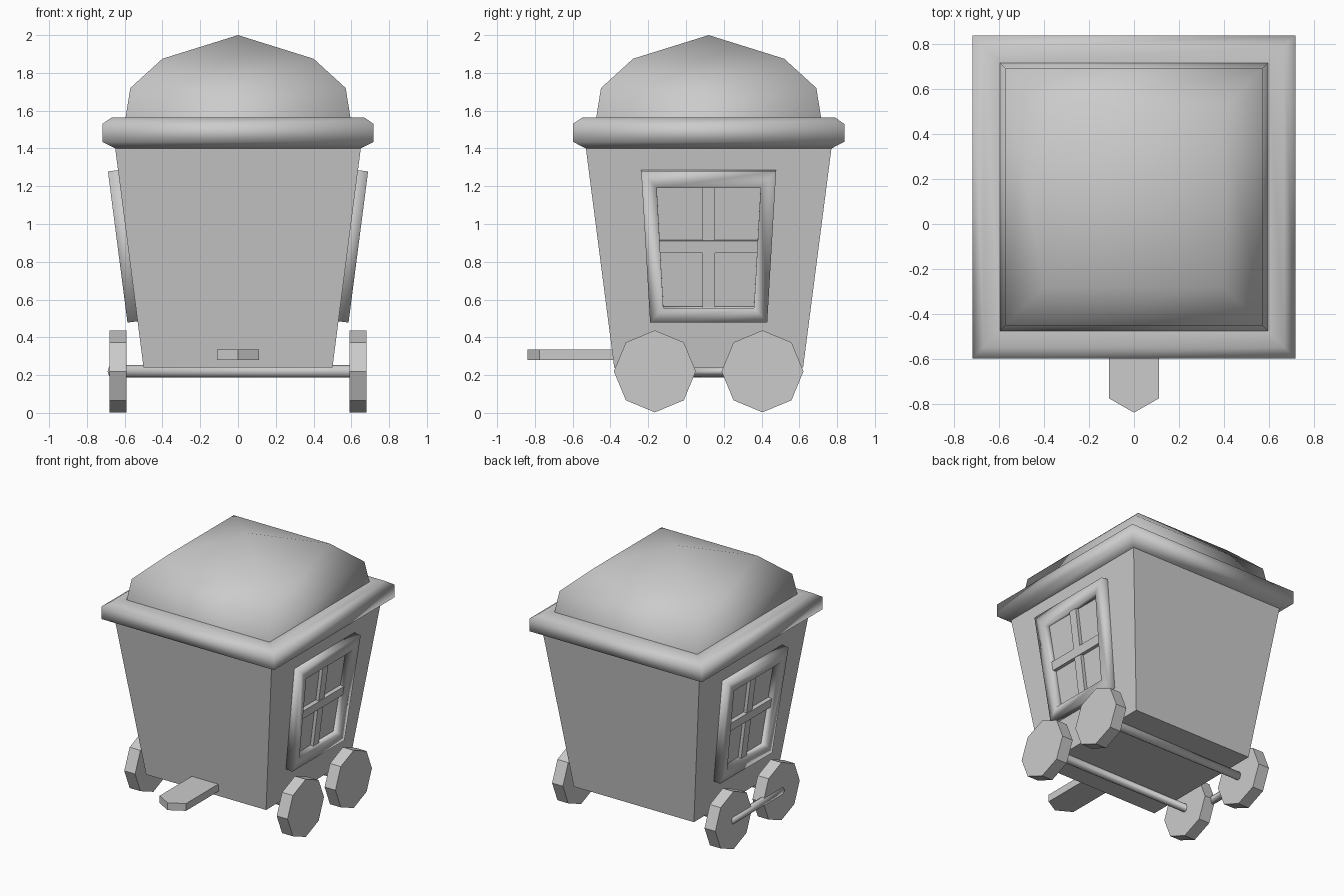
import bpy, bmesh, math
from mathutils import Vector

if "Cube" in bpy.data.objects:
    bpy.data.objects.remove(bpy.data.objects["Cube"])

CY = 0.12                      # centre of the cabin along y
SLOPE = 0.15 / 1.16            # outward lean of the cabin walls


def make(name, verts, faces, smooth=False, mirror=False):
    bm = bmesh.new()
    vs = [bm.verts.new(v) for v in verts]
    for f in faces:
        bm.faces.new([vs[i] for i in f])
    bmesh.ops.remove_doubles(bm, verts=bm.verts, dist=1e-5)
    bmesh.ops.recalc_face_normals(bm, faces=bm.faces)
    for f in bm.faces:
        f.smooth = smooth
    me = bpy.data.meshes.new(name)
    bm.to_mesh(me)
    bm.free()
    ob = bpy.data.objects.new(name, me)
    bpy.context.collection.objects.link(ob)
    if mirror:
        ob.modifiers.new("mirror", 'MIRROR').use_axis[0] = True
    return ob


def bridge(rings, n, closed=False):
    """Quads joining successive rings of n points."""
    last = rings if closed else rings - 1
    return [(r * n + i, r * n + (i + 1) % n,
             (r + 1) % rings * n + (i + 1) % n, (r + 1) % rings * n + i)
            for r in range(last) for i in range(n)]


def square_loft(name, profile, cap=False, smooth=False):
    """Stack of square rings (half width, z) around the cabin centre."""
    verts = [(sx * h, CY + sy * h, z) for h, z in profile
             for sx, sy in ((-1, -1), (1, -1), (1, 1), (-1, 1))]
    faces = bridge(len(profile), 4)
    if cap:
        faces.append((3, 2, 1, 0))
    return make(name, verts, faces, smooth)


def prism(name, bottom, top, mirror=False):
    n = len(bottom)
    faces = bridge(2, n) + [tuple(range(n))[::-1], tuple(range(n, 2 * n))]
    return make(name, bottom + top, faces, mirror=mirror)


def on_wall(y, z, h):
    """Point on the right wall, lifted h along its outward normal."""
    return Vector((0.5 + SLOPE * (z - 0.24), CY + y, z)) + h * Vector((1, 0, -SLOPE)).normalized()


# Cabin, moulded cornice and domed roof
square_loft("cabin", [(0.5, 0.24), (0.65, 1.4)], cap=True)
square_loft("cornice", [(0.65, 1.4), (0.718, 1.435), (0.718, 1.53),
                        (0.667, 1.565), (0.595, 1.565)], smooth=True)
apex_mesh = [(0.595, 1.565), (0.57, 1.72), (0.4, 1.875)]
n = 4
roof_verts = [(sx * h, CY + sy * h, z) for h, z in apex_mesh
              for sx, sy in ((-1, -1), (1, -1), (1, 1), (-1, 1))] + [(0, CY, 2.0)]
make("roof", roof_verts, bridge(3, 4) + [(8 + i, 8 + (i + 1) % 4, 12) for i in range(4)], smooth=True)


# Window frames on both sides
def trapezoid(low, high, z0, z1, h):
    return [on_wall(y, z, h) for y, z in ((-low, z0), (low, z0), (high, z1), (-high, z1))]


outer, inner = (0.31, 0.357, 0.485, 1.285), (0.24, 0.275, 0.562, 1.197)
frame = (trapezoid(*outer, 0) + trapezoid(*outer, 0.054)
         + trapezoid(*inner, 0.054) + trapezoid(*inner, 0))
make("window_frame", frame, bridge(4, 4), smooth=True, mirror=True)

# Window bars
for name, dims, h in (("window_upright", (0.033, 0.033, 0.555, 1.2), 0.025),
                      ("window_crossbar", (0.262, 0.266, 0.85, 0.915), 0.03)):
    prism(name, trapezoid(*dims, 0), trapezoid(*dims, h), mirror=True)

# Octagonal wheels
R, WZ = 0.217, 0.22
for name, wy in (("front_wheels", -0.165), ("rear_wheels", 0.405)):
    ring = [(wy + R * math.cos(a * math.pi / 4), WZ + R * math.sin(a * math.pi / 4)) for a in range(8)]
    prism(name, [(0.59, y, z) for y, z in ring], [(0.68, y, z) for y, z in ring], mirror=True)

# Axles joined by a side rod on the left
curve = bpy.data.curves.new("axles", 'CURVE')
curve.dimensions = '3D'
curve.bevel_depth = 0.033
curve.bevel_resolution = 2
curve.use_fill_caps = True
path = curve.splines.new('POLY')
path.points.add(3)
for p, (x, y) in zip(path.points, ((0.62, -0.165), (-0.667, -0.165), (-0.667, 0.405), (0.62, 0.405))):
    p.co = (x, y, WZ, 1)
bpy.context.collection.objects.link(bpy.data.objects.new("axles", curve))

# Pointed hitch plate
outline = [(-0.11, -0.37), (-0.11, -0.775), (0, -0.838), (0.11, -0.775), (0.11, -0.37)]
prism("hitch_plate", [(x, y, 0.28) for x, y in outline], [(x, y, 0.335) for x, y in outline])
